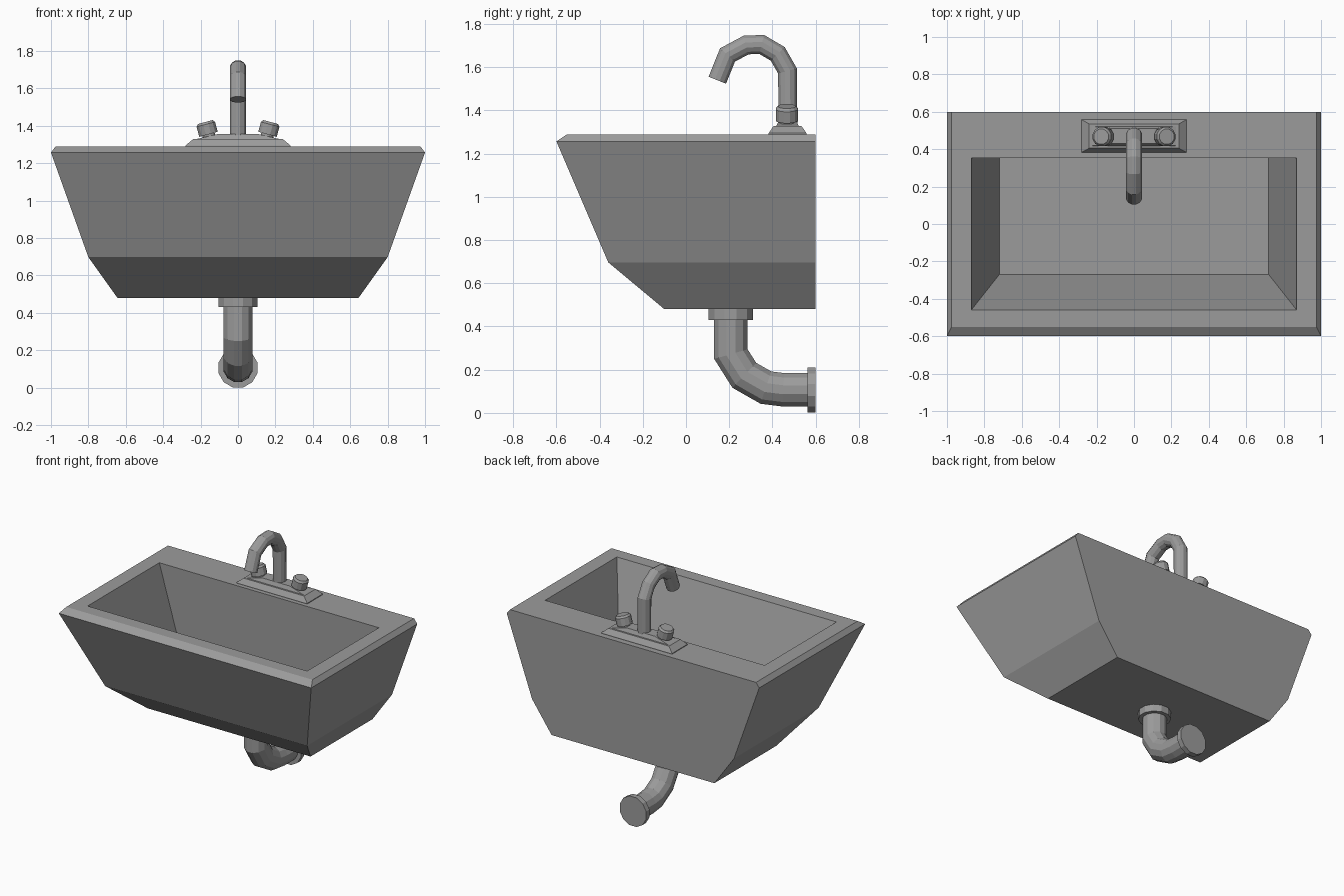
import bpy, bmesh
from math import sin, cos, pi, radians
from mathutils import Vector, Matrix

cube = bpy.data.objects.get("Cube")
if cube:
    bpy.data.objects.remove(cube, do_unlink=True)

grey = bpy.data.materials.new("plain grey")
grey.use_nodes = True
colour = (0.33, 0.33, 0.33, 1)
grey.diffuse_color = colour
grey.node_tree.nodes["Principled BSDF"].inputs["Base Color"].default_value = colour


def loft(name, rings):
    """Skin a list of equal-length rings and cap both ends."""
    bm = bmesh.new()
    loops = [[bm.verts.new(p) for p in ring] for ring in rings]
    n = len(loops[0])
    for a, b in zip(loops, loops[1:]):
        for i in range(n):
            j = (i + 1) % n
            bm.faces.new((a[i], a[j], b[j], b[i]))
    bm.faces.new(loops[0])
    bm.faces.new(loops[-1])
    bmesh.ops.recalc_face_normals(bm, faces=bm.faces)
    mesh = bpy.data.meshes.new(name)
    bm.to_mesh(mesh)
    bm.free()
    mesh.materials.append(grey)
    obj = bpy.data.objects.new(name, mesh)
    bpy.context.collection.objects.link(obj)
    return obj


def rect(x, y0, y1, z):
    return [(-x, y0, z), (x, y0, z), (x, y1, z), (-x, y1, z)]


def tube(name, path, radius, sides=12):
    """Sweep a circle along (y, z) points in the x = 0 plane, mitred at bends."""
    pts = [Vector((0, y, z)) for y, z in path]
    rings = []
    for i, p in enumerate(pts):
        d_in = (p - pts[i - 1]).normalized() if i else (pts[1] - p).normalized()
        d_out = (pts[i + 1] - p).normalized() if i < len(pts) - 1 else d_in
        t = (d_in + d_out).normalized()
        across = Vector((1, 0, 0)).cross(t) / t.dot(d_in)
        rings.append([p + Vector((radius * cos(a), 0, 0)) + across * radius * sin(a)
                      for a in (2 * pi * (k + 0.5) / sides for k in range(sides))])
    return loft(name, rings)


def turned(name, profile, matrix, sides=12):
    """Rings of (radius, height) around a local z axis, placed by a matrix."""
    return loft(name, [[matrix @ Vector((r * cos(a), r * sin(a), h))
                        for a in (2 * pi * (k + 0.5) / sides for k in range(sides))]
                       for r, h in profile])


# Basin: outer shell, rim, then the hollow
loft("basin", [
    rect(0.645, -0.10, 0.60, 0.48),
    rect(0.80, -0.36, 0.60, 0.697),
    rect(1.00, -0.60, 0.60, 1.257),
    rect(0.975, -0.55, 0.60, 1.29),
    rect(0.87, -0.46, 0.352, 1.29),
    rect(0.72, -0.27, 0.352, 0.78),
])

# Tap base: bevelled plate with a raised ridge
loft("tap_base", [
    rect(0.28, 0.383, 0.558, 1.285),
    rect(0.28, 0.383, 0.558, 1.295),
    rect(0.24, 0.405, 0.535, 1.328),
    rect(0.225, 0.418, 0.522, 1.328),
    rect(0.11, 0.43, 0.51, 1.355),
])

# Spout
tube("spout", [(0.472, 1.32), (0.47, 1.583), (0.425, 1.662), (0.35, 1.706),
               (0.278, 1.703), (0.192, 1.657), (0.145, 1.54)], 0.045)

# Tap knobs, leaning outwards
for side, label in ((1, "left"), (-1, "right")):
    place = (Matrix.Translation((side * 0.15, 0.467, 1.325))
             @ Matrix.Rotation(radians(15 * side), 4, "Y"))
    turned(label + "_knob", [(0.035, 0), (0.035, 0.03), (0.053, 0.03),
                             (0.053, 0.085), (0.042, 0.098)], place)

# Waste pipe with collar and wall flange
tube("waste_pipe", [(0.208, 0.46), (0.208, 0.272), (0.27, 0.174), (0.37, 0.117),
                    (0.45, 0.107), (0.57, 0.107)], 0.08)
turned("pipe_collar", [(0.107, 0), (0.107, 0.055)], Matrix.Translation((0, 0.207, 0.43)))
turned("wall_flange", [(0.108, 0), (0.108, 0.038)],
       Matrix.Translation((0, 0.562, 0.105)) @ Matrix.Rotation(radians(-90), 4, "X"))
